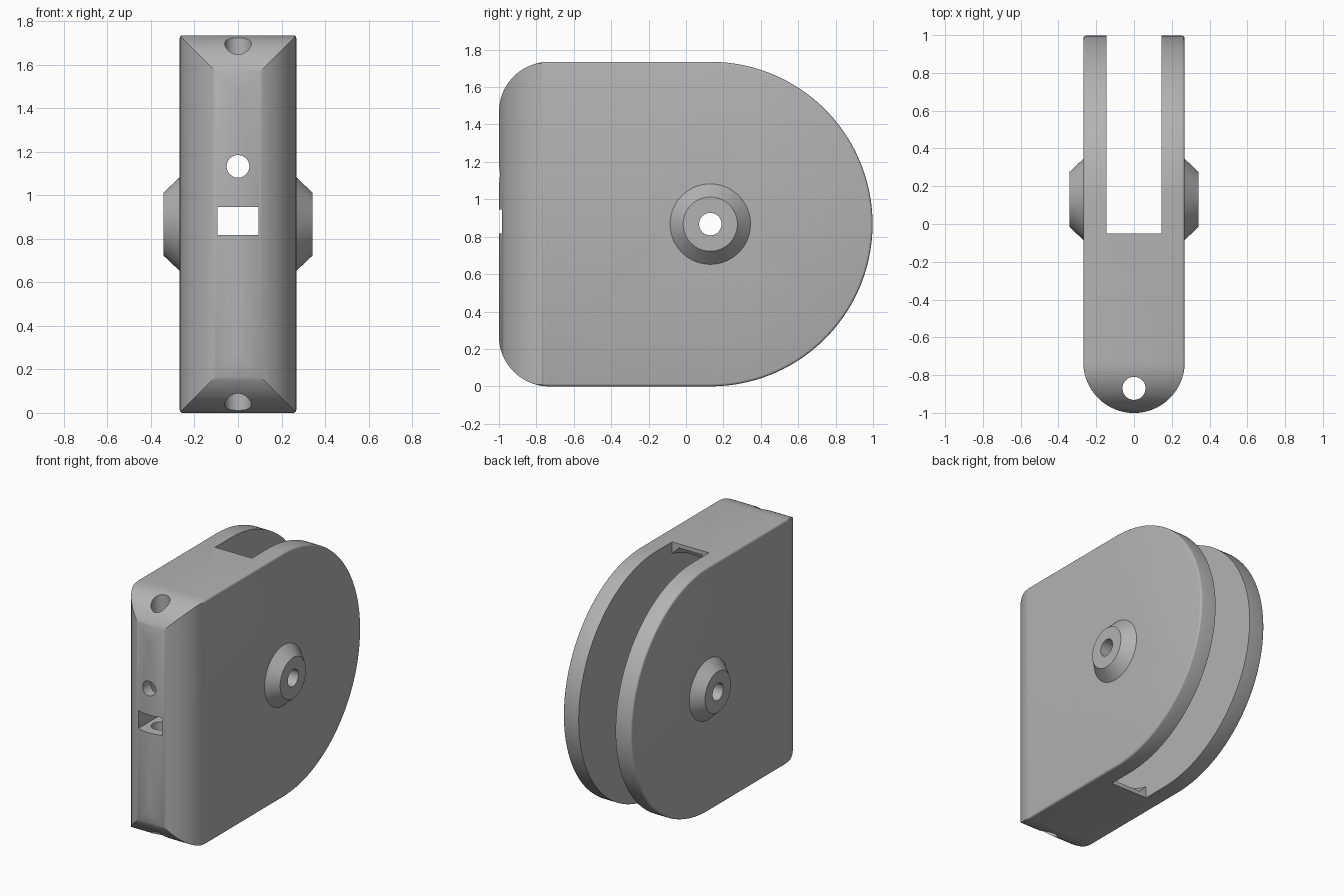
import bpy, bmesh
from math import pi, sin, cos, radians
from mathutils import Matrix, Vector

if "Cube" in bpy.data.objects:
    bpy.data.objects.remove(bpy.data.objects["Cube"])

HALF_W, HEIGHT = 0.268, 1.735      # half width and height of the block
MID = HEIGHT / 2                   # axle height and back radius
AXLE_Y, FRONT_R = 0.13, 0.268

grey = bpy.data.materials.new("plain grey")
grey.use_nodes = True
colour = (0.45, 0.45, 0.45, 1)
grey.diffuse_color = colour
grey.node_tree.nodes["Principled BSDF"].inputs["Base Color"].default_value = colour


def make(name, bm):
    bmesh.ops.recalc_face_normals(bm, faces=bm.faces)
    mesh = bpy.data.meshes.new(name)
    bm.to_mesh(mesh)
    bm.free()
    mesh.materials.append(grey)
    ob = bpy.data.objects.new(name, mesh)
    bpy.context.collection.objects.link(ob)
    return ob


def arc(cx, cy, r, start, end, steps):
    angles = [radians(start + (end - start) * i / steps) for i in range(steps + 1)]
    return [(cx + r * cos(a), cy + r * sin(a)) for a in angles]


def prism(name, outline, to_3d, low, high, bevel=0):
    """Extrude an outline between two levels, optionally rounding the rims."""
    bm = bmesh.new()
    base = bm.faces.new([bm.verts.new(to_3d(u, v, low)) for u, v in outline])
    out = bmesh.ops.extrude_face_region(bm, geom=[base])
    verts = [g for g in out["geom"] if isinstance(g, bmesh.types.BMVert)]
    shift = Vector(to_3d(0, 0, high)) - Vector(to_3d(0, 0, low))
    bmesh.ops.translate(bm, verts=verts, vec=shift)
    if bevel:
        rims = {e for f in bm.faces if len(f.verts) > 4 for e in f.edges}
        bmesh.ops.bevel(bm, geom=list(rims), offset=bevel, segments=3,
                        profile=0.5, affect='EDGES')
    return make(name, bm)


def lathe(name, profile, steps=128):
    """Closed solid turned about the axle from (x, radius) pairs."""
    bm = bmesh.new()
    rings = [[bm.verts.new((x, AXLE_Y + r * cos(2 * pi * i / steps),
                            MID + r * sin(2 * pi * i / steps)))
              for i in range(steps)] for x, r in profile]
    for a, b in zip(rings, rings[1:]):
        for i in range(steps):
            j = (i + 1) % steps
            bm.faces.new((a[i], a[j], b[j], b[i]))
    bm.faces.new(rings[0])
    bm.faces.new(rings[-1])
    return make(name, bm)


def rod(name, radius, length, location, axis):
    bm = bmesh.new()
    turn = Vector((0, 0, 1)).rotation_difference(Vector(axis)).to_matrix().to_4x4()
    bmesh.ops.create_cone(bm, cap_ends=True, segments=48, radius1=radius,
                          radius2=radius, depth=length,
                          matrix=Matrix.Translation(location) @ turn)
    return make(name, bm)


def box(name, low, high):
    low, high = Vector(low), Vector(high)
    bm = bmesh.new()
    bmesh.ops.create_cube(bm, size=1, matrix=Matrix.Translation((low + high) / 2)
                          @ Matrix.Diagonal((*(high - low), 1)))
    return make(name, bm)


def combine(target, other, operation):
    other.hide_render = True
    mod = target.modifiers.new(operation, 'BOOLEAN')
    mod.operation, mod.object, mod.solver = operation, other, 'EXACT'
    bpy.context.view_layer.objects.active = target
    bpy.ops.object.modifier_apply(modifier=mod.name)
    bpy.data.objects.remove(other)


# Block: D-shaped side outline crossed with a round-nosed plan
side = (arc(AXLE_Y, MID, MID, -90, 90, 96)
        + arc(-1 + FRONT_R, HEIGHT - FRONT_R, FRONT_R, 90, 180, 24)
        + arc(-1 + FRONT_R, FRONT_R, FRONT_R, 180, 270, 24))
block = prism("pulley_block", side, lambda u, v, w: (w, u, v),
              -HALF_W, HALF_W, bevel=0.014)
plan = (arc(0, -1 + FRONT_R, HALF_W + 0.0005, 180, 360, 64)
        + [(HALF_W + 0.0005, 1.2), (-HALF_W - 0.0005, 1.2)])
combine(block, prism("plan_cutter", plan, lambda u, v, w: (u, v, w), -0.2, 2),
        'INTERSECT')

# Conical hub on each side
for s in (-1, 1):
    hub = lathe("hub", [(s * 0.2, 0.215), (s * 0.268, 0.215), (s * 0.342, 0.145)])
    combine(block, hub, 'UNION')

# Wheel slot, open at the back, with a chamfered round pocket
combine(block, box("slot_cutter", (-0.145, -0.05, -0.2), (0.145, 1.2, 2)), 'DIFFERENCE')
pocket = [(-0.145, 0.805), (-0.09, 0.858), (0.09, 0.858), (0.145, 0.805)]
combine(block, lathe("pocket_cutter", pocket), 'DIFFERENCE')

# Axle bore, upright pin bore, front cord hole and front window
combine(block, rod("axle_bore", 0.06, 1, (0, AXLE_Y, MID), (1, 0, 0)), 'DIFFERENCE')
combine(block, rod("pin_bore", 0.061, 2.4, (0, -0.87, MID), (0, 0, 1)), 'DIFFERENCE')
combine(block, rod("cord_hole", 0.052, 0.7, (0, -0.85, 1.133), (0, 1, 0)), 'DIFFERENCE')
combine(block, box("window_cutter", (-0.094, -1.2, 0.818), (0.094, -0.5, 0.945)),
        'DIFFERENCE')

# Smooth rounded surfaces, sharp edges kept
bpy.ops.object.select_all(action='DESELECT')
block.select_set(True)
bpy.context.view_layer.objects.active = block
bpy.ops.object.shade_smooth_by_angle(angle=radians(32))
